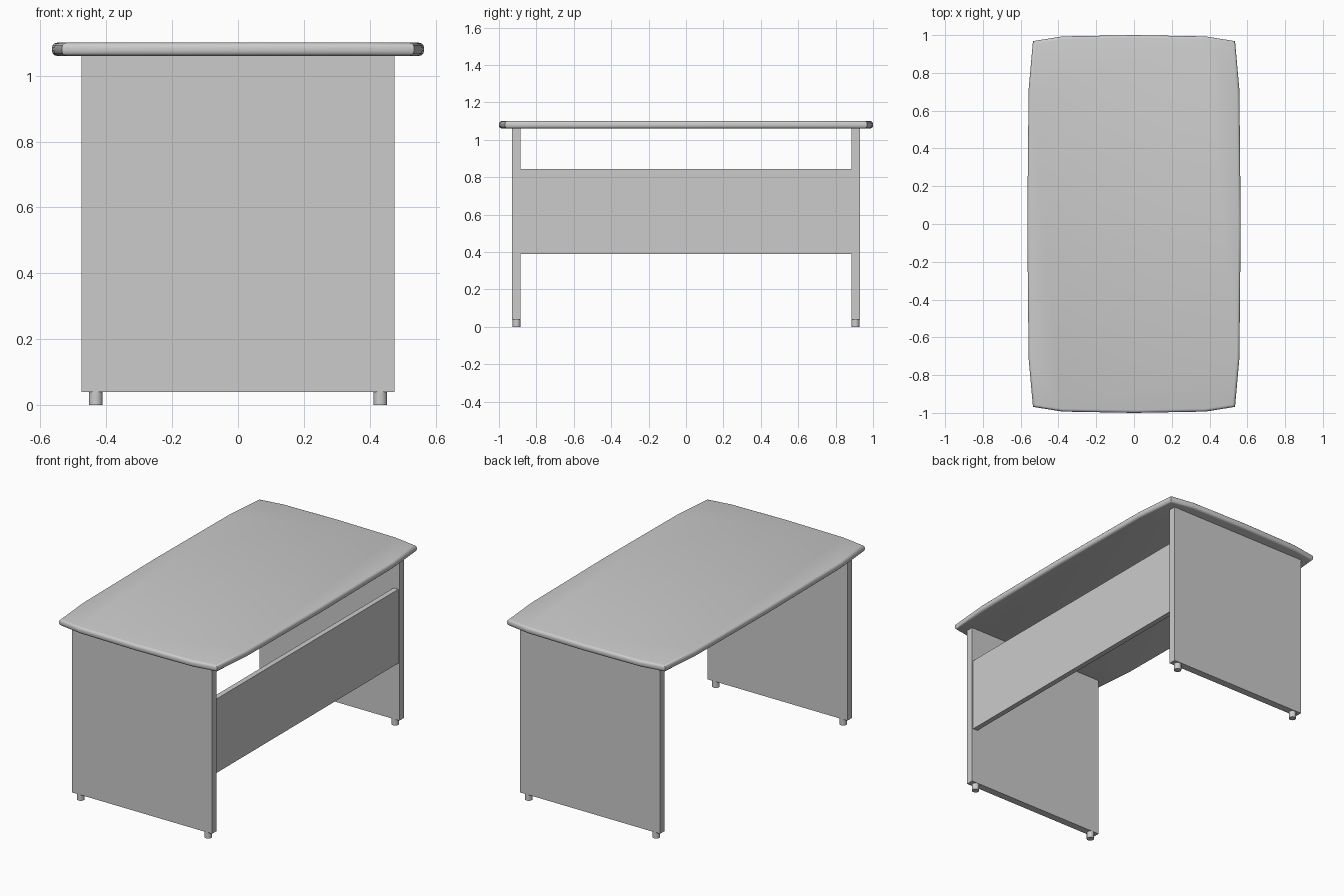
import bpy, bmesh

if "Cube" in bpy.data.objects:
    bpy.data.objects.remove(bpy.data.objects["Cube"])


def finish(name, bm, smooth=False):
    bmesh.ops.recalc_face_normals(bm, faces=bm.faces)
    mesh = bpy.data.meshes.new(name)
    bm.to_mesh(mesh)
    bm.free()
    ob = bpy.data.objects.new(name, mesh)
    bpy.context.collection.objects.link(ob)
    if smooth:
        bpy.ops.object.select_all(action='DESELECT')
        ob.select_set(True)
        bpy.context.view_layer.objects.active = ob
        bpy.ops.object.shade_smooth_by_angle(angle=0.6)
    return ob


def box(name, x0, x1, y0, y1, z0, z1):
    bm = bmesh.new()
    bmesh.ops.create_cube(bm, size=1)
    for v in bm.verts:
        v.co = ((x0 + x1) / 2 + v.co.x * (x1 - x0),
                (y0 + y1) / 2 + v.co.y * (y1 - y0),
                (z0 + z1) / 2 + v.co.z * (z1 - z0))
    return finish(name, bm)


# Table top: bowed outline mirrored from one quarter, rounded rim
quarter = [(0.565, 0.0), (0.558, 0.71), (0.535, 0.968), (0.38, 0.993), (0.0, 1.0)]
half = quarter + [(-x, y) for x, y in quarter[-2::-1]]
outline = half + [(x, -y) for x, y in half[-2:0:-1]]
bm = bmesh.new()
base = bm.faces.new([bm.verts.new((x, y, 1.06)) for x, y in outline])
ext = bmesh.ops.extrude_face_region(bm, geom=[base], use_keep_orig=True)
for v in ext['geom']:
    if isinstance(v, bmesh.types.BMVert):
        v.co.z = 1.10
bmesh.ops.recalc_face_normals(bm, faces=bm.faces)
rim = [e for e in bm.edges if abs(e.verts[0].co.z - e.verts[1].co.z) < 1e-5]
bmesh.ops.bevel(bm, geom=rim, offset=0.015, segments=3, profile=0.5, affect='EDGES')
finish("table_top", bm, smooth=True)

# End panels with their feet
for side, s in (("front", -1), ("back", 1)):
    y0, y1 = sorted((s * 0.885, s * 0.93))
    box(side + "_panel", -0.475, 0.475, y0, y1, 0.04, 1.06)
    for hand, h in (("left", -1), ("right", 1)):
        bm = bmesh.new()
        bmesh.ops.create_cone(bm, cap_ends=True, segments=16,
                              radius1=0.021, radius2=0.021, depth=0.04)
        bmesh.ops.translate(bm, verts=bm.verts, vec=(h * 0.432, s * 0.906, 0.02))
        finish(f"{side}_{hand}_foot", bm, smooth=True)

# Modesty panel between the end panels
box("modesty_panel", 0.435, 0.467, -0.885, 0.885, 0.39, 0.843)
